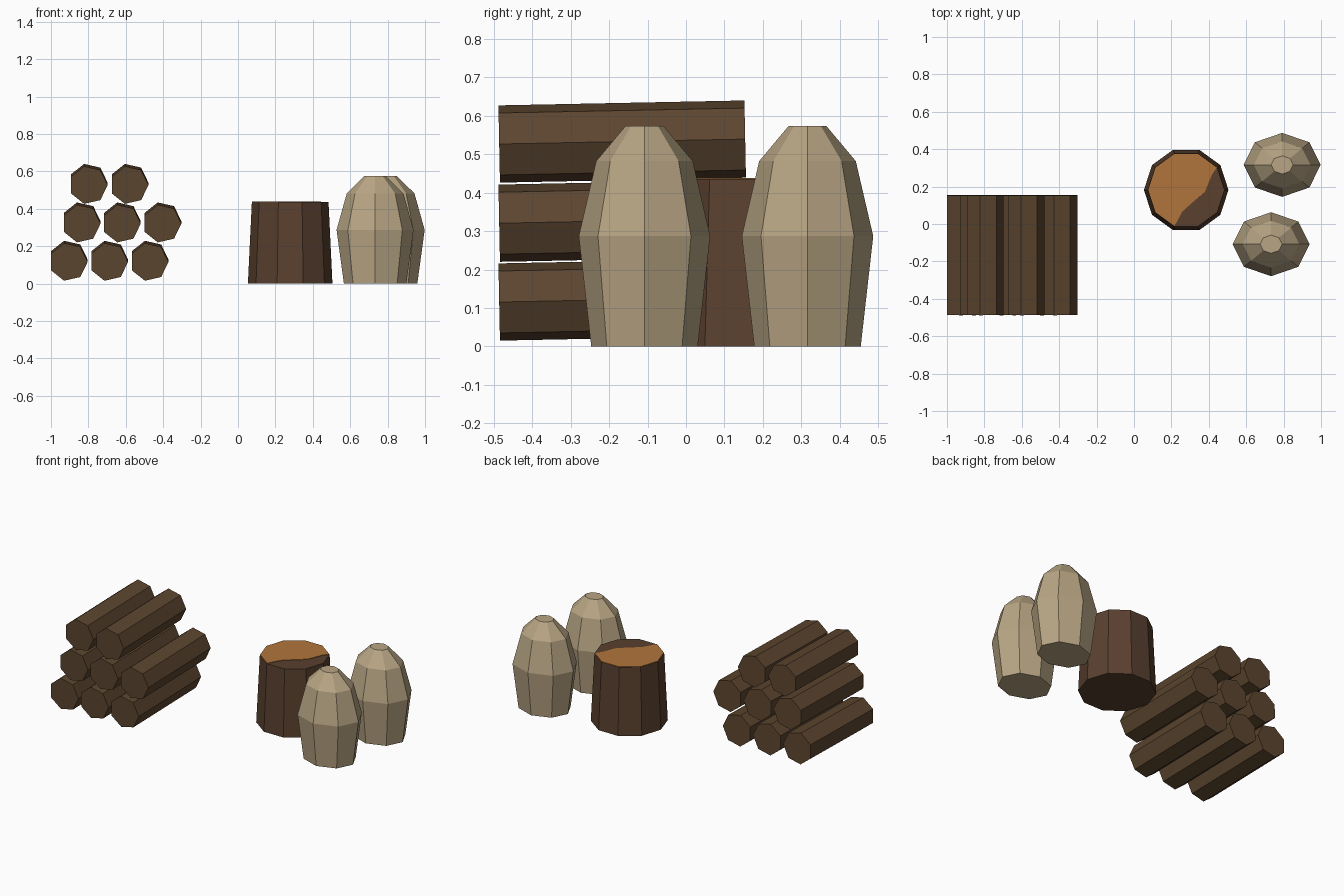
import bpy, math

if "Cube" in bpy.data.objects:
    bpy.data.objects.remove(bpy.data.objects["Cube"])


def material(name, rgb):
    m = bpy.data.materials.new(name)
    m.diffuse_color = (*rgb, 1)
    m.use_nodes = True
    m.node_tree.nodes["Principled BSDF"].inputs["Base Color"].default_value = m.diffuse_color
    return m


BARK = material("log_brown", (0.107, 0.060, 0.028))
STUMP = material("stump_brown", (0.100, 0.051, 0.028))
CUT = material("cut_wood_orange", (0.434, 0.178, 0.045))
SACK = material("sack_tan", (0.479, 0.376, 0.230))


def loft(name, rings, mat):
    """Closed flat-shaded solid through a list of equal-length point rings."""
    n = len(rings[0])
    verts = [p for r in rings for p in r]
    faces = [tuple(reversed(range(n))), tuple(range(len(verts) - n, len(verts)))]
    for k in range(len(rings) - 1):
        a, b = k * n, (k + 1) * n
        faces += [(a + i, a + (i + 1) % n, b + (i + 1) % n, b + i) for i in range(n)]
    mesh = bpy.data.meshes.new(name)
    mesh.from_pydata(verts, [], faces)
    mesh.materials.append(mat)
    ob = bpy.data.objects.new(name, mesh)
    bpy.context.collection.objects.link(ob)
    return ob


def ring(n, rx, ry, z):
    return [(rx * math.cos(i * math.tau / n), ry * math.sin(i * math.tau / n), z)
            for i in range(n)]


# Stacked logs: seven-sided, lying along y, rising slightly to the back
ROWS = [(0.122, (-0.907, -0.691, -0.475)),
        (0.327, (-0.838, -0.623, -0.406)),
        (0.533, (-0.800, -0.582))]
for z, xs in ROWS:
    for x in xs:
        ends = [[(px, y, -pz) for px, pz, _ in ring(7, 0.103, 0.103, 0)]
                for y in (-0.32, 0.32)]
        log = loft("log", ends, BARK)
        log.location = (x, -0.166, z)
        log.rotation_euler = (0.02, 0, 0)

# Chopping stump: tapered, ten-sided
stump = loft("stump", [ring(10, 0.226, 0.226, 0), ring(10, 0.205, 0.205, 0.435)], STUMP)
stump.location = (0.279, 0.182, 0)

# Bare cut wood covering the back left of the stump top
edge = [(x, y) for x, y, _ in ring(10, 0.203, 0.203, 0)[1:8]]
edge += [(-0.02, -0.115), (0.03, -0.070), (0.10, -0.010), (0.139, 0.085)]
cut = loft("stump_cut_face", [[(x, y, z) for x, y in edge] for z in (0.433, 0.438)], CUT)
cut.location = stump.location

# Grain sacks: eight-sided, oval, drawn in at the neck
PROFILE = [(0.81, 0), (1, 0.287), (0.735, 0.482), (0.285, 0.574)]
for x, y in ((0.733, -0.108), (0.792, 0.316)):
    sack = loft("sack", [ring(8, 0.206 * s, 0.171 * s, z) for s, z in PROFILE], SACK)
    sack.location = (x, y, 0)
